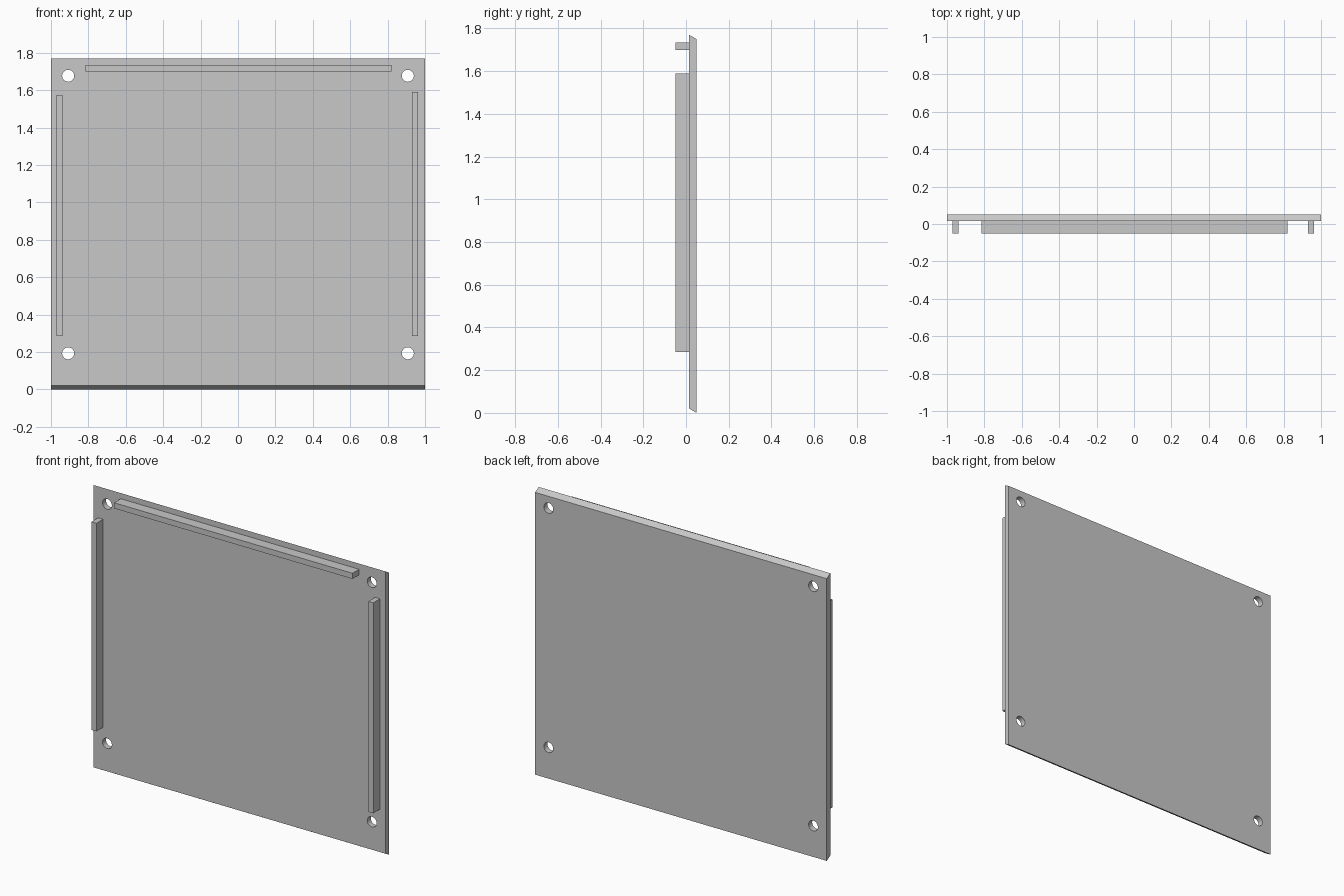
import bpy
import bmesh
from math import pi
from mathutils import Matrix

cube = bpy.data.objects.get("Cube")
if cube:
    bpy.data.objects.remove(cube, do_unlink=True)

grey = bpy.data.materials.new("plain_grey")
grey.use_nodes = True
grey.diffuse_color = (0.58, 0.58, 0.58, 1)
grey.node_tree.nodes["Principled BSDF"].inputs["Base Color"].default_value = grey.diffuse_color

FRONT, BACK, RAIL_FRONT = 0.015, 0.05, -0.05
HEIGHT, SLANT = 1.77, 0.02


def make_object(name, bm):
    bmesh.ops.recalc_face_normals(bm, faces=bm.faces)
    mesh = bpy.data.meshes.new(name)
    bm.to_mesh(mesh)
    bm.free()
    mesh.materials.append(grey)
    obj = bpy.data.objects.new(name, mesh)
    bpy.context.scene.collection.objects.link(obj)
    return obj


def prism(name, profile, x0, x1):
    """Extrude a (y, z) profile from x0 to x1."""
    bm = bmesh.new()
    face = bm.faces.new([bm.verts.new((x0, y, z)) for y, z in profile])
    ext = bmesh.ops.extrude_face_region(bm, geom=[face])
    verts = [v for v in ext["geom"] if isinstance(v, bmesh.types.BMVert)]
    bmesh.ops.translate(bm, verts=verts, vec=(x1 - x0, 0, 0))
    return make_object(name, bm)


def rail(name, x0, x1, z0, z1):
    return prism(name, [(RAIL_FRONT, z0), (FRONT, z0), (FRONT, z1), (RAIL_FRONT, z1)], x0, x1)


# Panel with slanted top and bottom edges
panel = prism("panel", [(FRONT, SLANT), (BACK, 0), (BACK, HEIGHT - SLANT), (FRONT, HEIGHT)], -1, 1)

# Corner screw holes
bm = bmesh.new()
for x in (-0.908, 0.908):
    for z in (0.193, 1.677):
        bmesh.ops.create_cone(
            bm, cap_ends=True, segments=32, radius1=0.032, radius2=0.032, depth=0.3,
            matrix=Matrix.Translation((x, 0.03, z)) @ Matrix.Rotation(pi / 2, 4, "X"))
cutter = make_object("hole_cutter", bm)
cutter.hide_render = True
cutter.hide_set(True)
holes = panel.modifiers.new("screw_holes", "BOOLEAN")
holes.operation = "DIFFERENCE"
holes.solver = "EXACT"
holes.object = cutter

# Bake the holes, then drop the cutter
bpy.context.view_layer.objects.active = panel
panel.select_set(True)
bpy.ops.object.modifier_apply(modifier=holes.name)
bpy.data.objects.remove(cutter, do_unlink=True)
bpy.ops.object.shade_smooth_by_angle()

# Raised locating rails
rail("top_rail", -0.815, 0.82, 1.70, 1.735)
rail("right_rail", -0.97, -0.937, 0.285, 1.575)
rail("left_rail", 0.93, 0.963, 0.285, 1.59)
